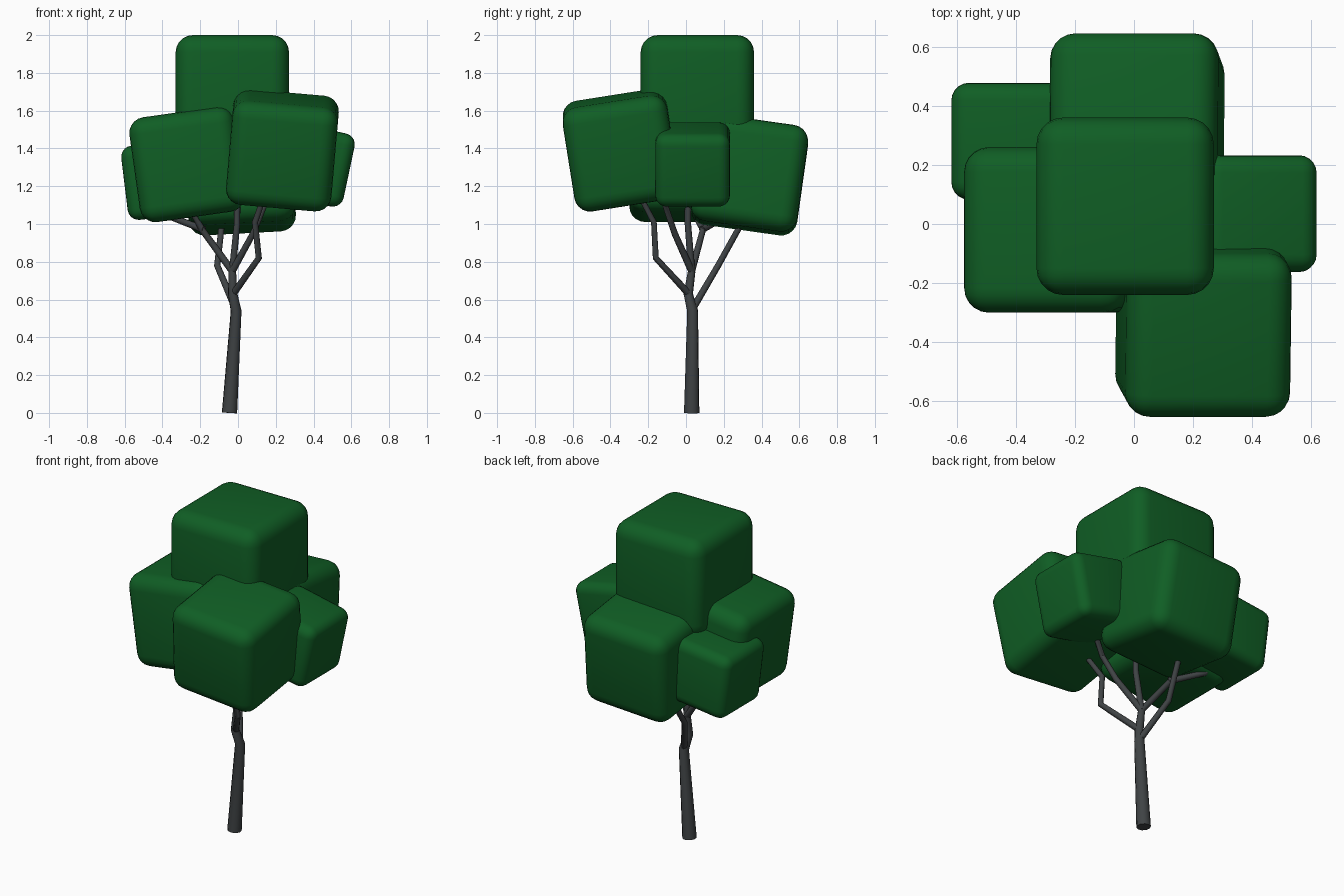
import bpy
from math import radians

if "Cube" in bpy.data.objects:
    bpy.data.objects.remove(bpy.data.objects["Cube"])


def material(name, rgb):
    mat = bpy.data.materials.new(name)
    mat.diffuse_color = (*rgb, 1)
    mat.use_nodes = True
    mat.node_tree.nodes["Principled BSDF"].inputs["Base Color"].default_value = mat.diffuse_color
    return mat


LEAF = material("leaf_green", (0.005, 0.112, 0.018))
BARK = material("bark_grey", (0.050, 0.056, 0.059))


def select_only(obj):
    bpy.ops.object.select_all(action='DESELECT')
    obj.select_set(True)
    bpy.context.view_layer.objects.active = obj


def leaf_block(name, size, centre, tilt_x=0, tilt_y=0):
    """Rounded, slightly tilted foliage cube."""
    bpy.ops.mesh.primitive_cube_add(
        size=size, location=centre,
        rotation=(radians(tilt_x), radians(tilt_y), 0))
    obj = bpy.context.object
    obj.name = name
    obj.data.materials.append(LEAF)
    bevel = obj.modifiers.new("rounding", 'BEVEL')
    bevel.width = size * 0.15
    bevel.segments = 5
    bpy.ops.object.modifier_apply(modifier=bevel.name)
    bpy.ops.object.shade_smooth_by_angle(angle=radians(40))


def branch(name, points, radii):
    """Tapered round limb along a bent path."""
    curve = bpy.data.curves.new(name, 'CURVE')
    curve.dimensions = '3D'
    curve.bevel_depth = 1
    curve.bevel_resolution = 3
    curve.use_fill_caps = True
    spline = curve.splines.new('POLY')
    spline.points.add(len(points) - 1)
    for p, co, r in zip(spline.points, points, radii):
        p.co = (*co, 1)
        p.radius = r
    obj = bpy.data.objects.new(name, curve)
    bpy.context.collection.objects.link(obj)
    select_only(obj)
    bpy.ops.object.convert(target='MESH')
    obj = bpy.context.object
    obj.data.materials.clear()
    obj.data.materials.append(BARK)
    bpy.ops.object.shade_smooth_by_angle(angle=radians(40))


# Foliage
leaf_block("top_foliage", 0.60, (-0.03, 0.06, 1.70))
leaf_block("front_foliage", 0.56, (0.235, -0.345, 1.39), 9, 5)
leaf_block("left_foliage", 0.56, (-0.27, -0.02, 1.315), 0, -8)
leaf_block("back_foliage", 0.57, (0.01, 0.335, 1.26), -8, -3)
leaf_block("right_foliage", 0.395, (0.395, 0.035, 1.315), 0, 12)
leaf_block("rear_left_foliage", 0.395, (-0.405, 0.28, 1.235), 0, -7)

# Trunk up to the crown fork
fork = (-0.03, 0.03, 0.75)
branch("trunk", [(-0.045, 0.03, 0), (-0.01, 0.035, 0.54),
                 (-0.028, 0.012, 0.63), fork],
       [0.041, 0.029, 0.025, 0.02])

# Limbs reaching into each foliage block
limb = [0.019, 0.017, 0.016, 0.014]
branch("front_branch", [(-0.025, 0.015, 0.63), (0.11, -0.16, 0.82),
                        (0.09, -0.17, 1.01), (0.15, -0.26, 1.18)], limb)
branch("back_branch", [(-0.012, 0.035, 0.55), (-0.11, 0.17, 0.78),
                       (-0.08, 0.32, 1.05)], limb)
branch("right_branch", [fork, (0.08, -0.06, 0.95),
                        (0.14, -0.11, 1.10), (0.33, 0.0, 1.25)], limb)
branch("top_branch", [fork, (-0.005, 0.01, 1.0), (0, 0.01, 1.45)], limb)
branch("left_branch", [fork, (-0.19, 0.09, 0.97), (-0.26, 0.02, 1.10)], limb)
branch("rear_left_branch", [(-0.18, 0.085, 0.97), (-0.35, 0.20, 1.035),
                            (-0.40, 0.25, 1.10)], limb)
